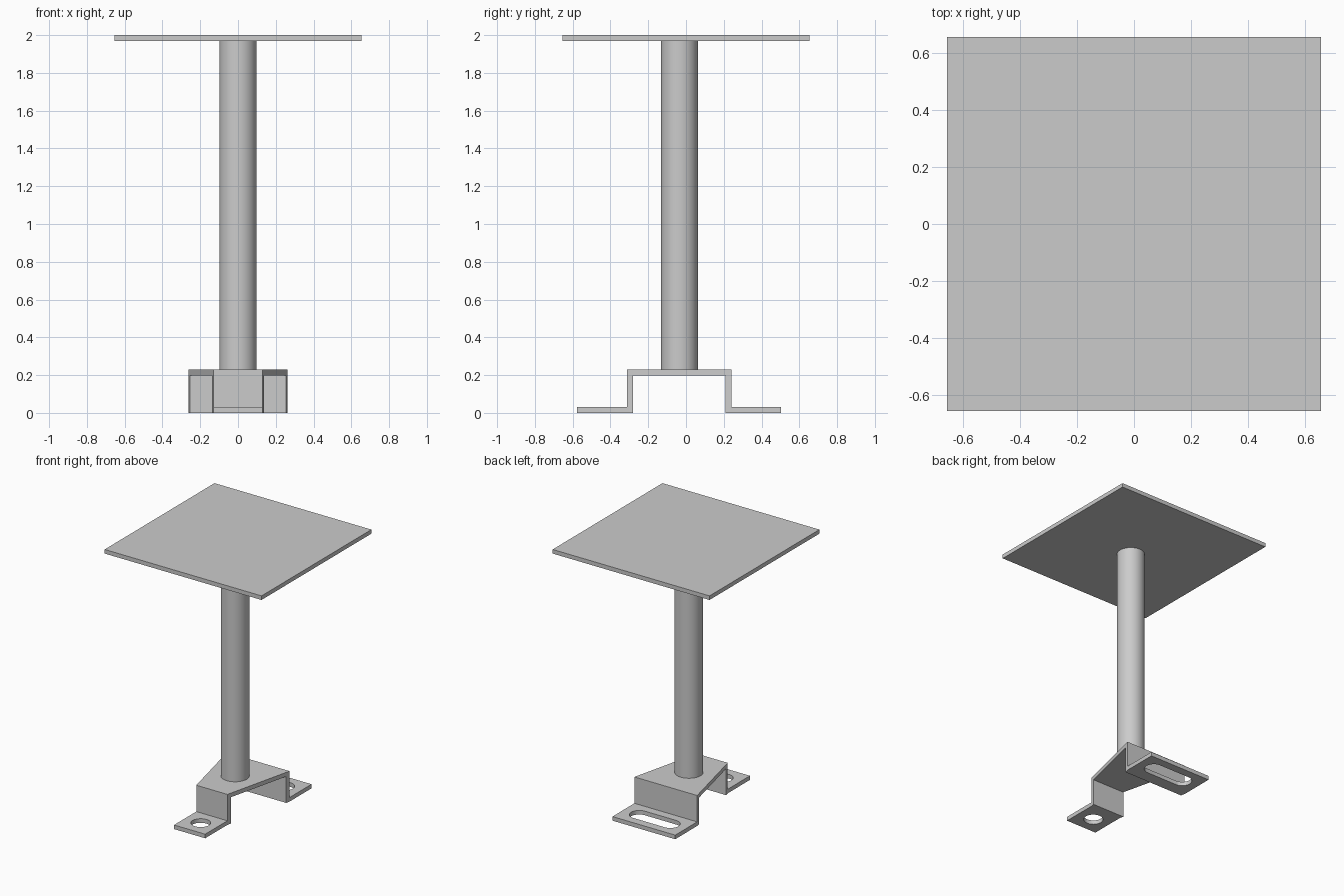
import bpy
import bmesh
from math import cos, sin, pi, radians

cube = bpy.data.objects.get("Cube")
if cube:
    bpy.data.objects.remove(cube, do_unlink=True)

GREY = 0.6
T = 0.031                       # sheet thickness
AXIS_Y = -0.035                 # post centre
BRACKET_TOP = 0.23

metal = bpy.data.materials.new("plain grey metal")
metal.use_nodes = True
metal.diffuse_color = (GREY, GREY, GREY, 1)
metal.node_tree.nodes["Principled BSDF"].inputs["Base Color"].default_value = (GREY, GREY, GREY, 1)


def prism(name, outline, offset):
    """Closed solid from a 3D outline swept along an offset."""
    bm = bmesh.new()
    face = bm.faces.new([bm.verts.new(p) for p in outline])
    swept = bmesh.ops.extrude_face_region(bm, geom=[face])["geom"]
    verts = [v for v in swept if isinstance(v, bmesh.types.BMVert)]
    bmesh.ops.translate(bm, verts=verts, vec=offset)
    bmesh.ops.recalc_face_normals(bm, faces=bm.faces)
    mesh = bpy.data.meshes.new(name)
    bm.to_mesh(mesh)
    bm.free()
    obj = bpy.data.objects.new(name, mesh)
    bpy.context.collection.objects.link(obj)
    mesh.materials.append(metal)
    return obj


def slot(name, y, radius, half_run):
    """Round-ended cutter running along x; a plain round hole if half_run is 0."""
    n = 32
    pts = []
    for i in range(n):
        a = 2 * pi * (i + 0.5) / n
        shift = half_run if cos(a) > 0 else -half_run
        pts.append((shift + radius * cos(a), y + radius * sin(a), -0.05))
    return prism(name, pts, (0, 0, 0.15))


def select(obj):
    bpy.ops.object.select_all(action="DESELECT")
    obj.select_set(True)
    bpy.context.view_layer.objects.active = obj


def cut(target, cutter, operation):
    cutter.hide_render = True
    mod = target.modifiers.new("cut", "BOOLEAN")
    mod.operation = operation
    mod.solver = "EXACT"
    mod.object = cutter
    select(target)
    bpy.ops.object.modifier_apply(modifier=mod.name)
    bpy.data.objects.remove(cutter, do_unlink=True)


# Folded bracket: hat-shaped profile, trimmed to a tapered plan, then punched
F0, F1, B1, B0 = -0.577, -0.312, 0.241, 0.503
profile = [(F0, 0), (F1 + T, 0), (F1 + T, BRACKET_TOP - T), (B1 - T, BRACKET_TOP - T),
           (B1 - T, 0), (B0, 0), (B0, T), (B1, T), (B1, BRACKET_TOP),
           (F1, BRACKET_TOP), (F1, T), (F0, T)]
bracket = prism("base_bracket", [(-0.4, y, z) for y, z in profile], (0.8, 0, 0))

right_edge = [(0.13, -0.7), (0.13, F1), (0.262, B1), (0.262, 0.7)]
plan = right_edge + [(-x, y) for x, y in reversed(right_edge)]
cut(bracket, prism("plan_trim", [(x, y, -0.1) for x, y in plan], (0, 0, 0.5)), "INTERSECT")
cut(bracket, slot("front_hole_cutter", (F0 + F1) / 2, 0.068, 0), "DIFFERENCE")
cut(bracket, slot("back_slot_cutter", (B0 + B1) / 2, 0.068, 0.13), "DIFFERENCE")

# Round post
ring = [(0.098 * cos(2 * pi * i / 48), AXIS_Y + 0.098 * sin(2 * pi * i / 48), BRACKET_TOP)
        for i in range(48)]
post = prism("post", ring, (0, 0, 2 - T - BRACKET_TOP))

# Square top plate
H = 0.655
prism("top_plate", [(-H, -H, 2 - T), (H, -H, 2 - T), (H, H, 2 - T), (-H, H, 2 - T)], (0, 0, T))

# Smooth the round surfaces, keep folds and rims sharp
for obj in (bracket, post):
    select(obj)
    bpy.ops.object.shade_smooth_by_angle(angle=radians(30))
